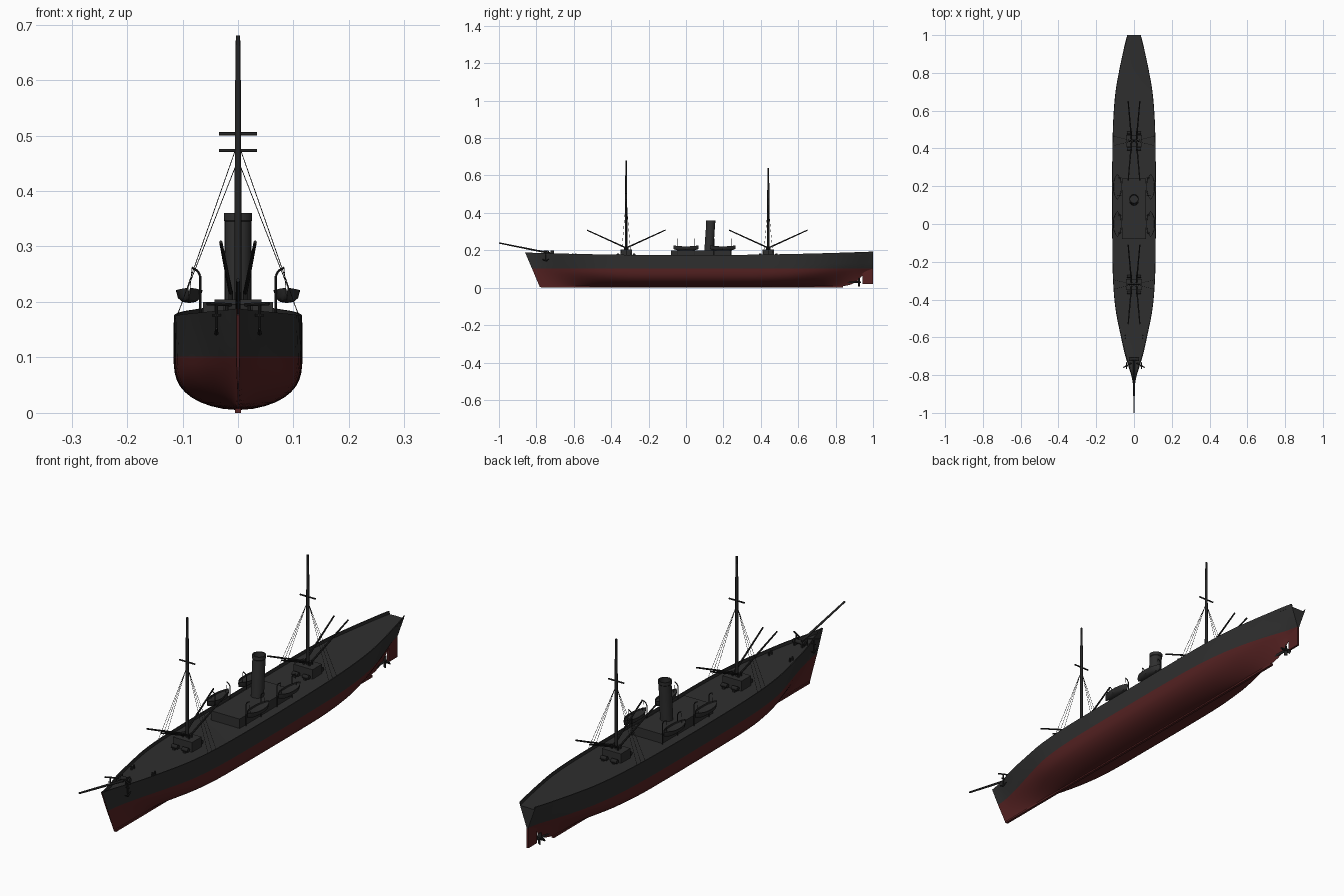
import bpy, bmesh, math
from mathutils import Vector, Matrix

cube = bpy.data.objects.get("Cube")
if cube:
    bpy.data.objects.remove(cube)


def material(name, rgb):
    m = bpy.data.materials.new(name)
    m.use_nodes = True
    m.diffuse_color = (*rgb, 1)
    m.node_tree.nodes["Principled BSDF"].inputs["Base Color"].default_value = (*rgb, 1)
    return m


GREY = material("dark grey", (0.028, 0.028, 0.028))
RED = material("hull red", (0.09, 0.0155, 0.0155))
BLACK = material("spar black", (0.018, 0.018, 0.018))


def finish(name, bm, *mats):
    bmesh.ops.recalc_face_normals(bm, faces=bm.faces)
    mesh = bpy.data.meshes.new(name)
    bm.to_mesh(mesh)
    bm.free()
    ob = bpy.data.objects.new(name, mesh)
    bpy.context.collection.objects.link(ob)
    for m in mats:
        mesh.materials.append(m)
    bpy.ops.object.select_all(action="DESELECT")
    ob.select_set(True)
    bpy.context.view_layer.objects.active = ob
    bpy.ops.object.shade_smooth_by_angle(angle=math.radians(35))
    return ob


def rod(bm, p, q, r, r2=None, sides=12):
    p, q = Vector(p), Vector(q)
    d = q - p
    mat = Matrix.Translation((p + q) / 2) @ d.to_track_quat("Z", "Y").to_matrix().to_4x4()
    bmesh.ops.create_cone(bm, cap_ends=True, segments=sides, radius1=r,
                          radius2=r if r2 is None else r2, depth=d.length, matrix=mat)


def box(bm, x, y, z):
    size = [b - a for a, b in (x, y, z)]
    mid = [(a + b) / 2 for a, b in (x, y, z)]
    bmesh.ops.create_cube(bm, size=1, matrix=Matrix.Translation(mid) @ Matrix.Diagonal((*size, 1)))


def loft(bm, rings):
    rows = [[bm.verts.new(p) for p in ring] for ring in rings]
    for a, b in zip(rows, rows[1:]):
        for i in range(len(a)):
            j = (i + 1) % len(a)
            bm.faces.new((a[i], a[j], b[j], b[i]))
    bm.faces.new(rows[0])
    bm.faces.new(rows[-1])


def mirrored(half):
    """Closed ring from a half section that starts and ends on the centre line."""
    return half + [(-x, y, z) for x, y, z in reversed(half[1:-1])]


# Hull stations: y, deck half beam, waterline half beam, keel height, fullness
STATIONS = [
    (-.86, .003, .003, .005, 0), (-.8, .015, .010, .005, 0), (-.7, .046, .031, .005, .15),
    (-.58, .073, .062, .005, .4), (-.45, .098, .093, .005, .7), (-.3, .111, .11, .005, .95),
    (-.1, .115, .115, .005, 1), (.35, .115, .115, .005, 1), (.55, .11, .108, .005, .8),
    (.7, .098, .088, .005, .4), (.82, .077, .058, .006, .1), (.9, .06, .032, .025, 0),
    (.95, .049, .015, .07, 0), (1, .036, .004, .095, 0)]
WATER = .102


def sheer(y):
    return .174 + .019 * y * y


def deck(y):
    return sheer(y) - .012


def hull_ring(y, beam, wl, keel, full):
    top = sheer(y)
    a, b = 1 + 2 * full, 1.3 - .75 * full
    fade = max(0, min(1, (-y - .4) / .46))
    pts = [(0, keel)]
    for i in range(1, 11):
        t = (i / 10) ** 1.6
        pts.append((wl * (1 - (1 - t) ** a) ** b, keel + t * (WATER - keel)))
    pts += [(wl + (beam - wl) * t, WATER + t * (top - WATER)) for t in (.33, .67, 1)]
    inner = max(.0005, beam - .004)
    pts += [(inner, top), (inner, deck(y)), (0, deck(y) + .001)]
    # raked stem: lower points slide aft
    return mirrored([(x, y + .08 * fade * (1 - z / top), z) for x, z in pts])


def smooth_stations(steps):
    n = len(STATIONS)
    for k in range(n - 1):
        p0, p1, p2, p3 = (STATIONS[min(max(k + d, 0), n - 1)] for d in (-1, 0, 1, 2))
        for s in range(steps):
            t = s / steps
            y = p1[0] + t * (p2[0] - p1[0])
            row = [y]
            for c in range(1, 5):
                h = p2[0] - p1[0]
                m1 = (p2[c] - p0[c]) / (p2[0] - p0[0]) * h
                m2 = (p3[c] - p1[c]) / (p3[0] - p1[0]) * h
                v = ((2*t**3 - 3*t*t + 1) * p1[c] + (t**3 - 2*t*t + t) * m1
                     + (3*t*t - 2*t**3) * p2[c] + (t**3 - t*t) * m2)
                row.append(max(0, v))
            row[4] = min(1, row[4])
            yield row
    yield STATIONS[-1]


bm = bmesh.new()
loft(bm, [hull_ring(*row) for row in smooth_stations(4)])
for f in bm.faces:
    f.material_index = int(f.calc_center_median().z < WATER)
finish("hull", bm, GREY, RED)

# Keel, rudder and propeller
bm = bmesh.new()
box(bm, (-.005, .005), (-.775, .84), (0, .008))
finish("keel", bm, RED)
bm = bmesh.new()
box(bm, (-.004, .004), (.945, .999), (.02, WATER))
finish("rudder", bm, RED)
bm = bmesh.new()
rod(bm, (0, .86, .03), (0, .935, .03), .006, .004)
for k in range(4):
    turn = Matrix.Translation((0, .924, .03)) @ Matrix.Rotation(k * math.pi / 2, 4, "Y")
    blade = turn @ Matrix.Translation((0, 0, .013)) @ Matrix.Rotation(.6, 4, "Z")
    bmesh.ops.create_cube(bm, size=1, matrix=blade @ Matrix.Diagonal((.014, .004, .02, 1)))
finish("propeller", bm, BLACK)

# Midship deckhouse and raked funnel
bm = bmesh.new()
box(bm, (-.063, .063), (-.08, .24), (.155, .2))
finish("deckhouse", bm, GREY)
bm = bmesh.new()
FUNNEL = [(.024, .198), (.024, .345), (.0255, .347), (.0255, .36), (.021, .36), (.021, .335)]
loft(bm, [[(r * math.cos(a), .122 + (z - .2) * .07 + r * math.sin(a), z)
           for a in (k * math.tau / 24 for k in range(24))] for r, z in FUNNEL])
finish("funnel", bm, GREY)

# Lifeboats with davits
for side, sx in (("left", 1), ("right", -1)):
    for place, cy in (("fore", 0), ("aft", .197)):
        bm = bmesh.new()
        rings = []
        for k in range(13):
            t = math.sin((k / 6 - 1) * math.pi / 2)
            w = .024 * max(.06, 1 - abs(t) ** 2.6)
            lo, hi = .198 + .01 * t ** 4, .221 + .005 * t * t
            half = [(0, lo), (w * .5, lo + .002), (w * .85, lo + .009), (w, hi),
                    (w * .85, hi), (w * .8, hi - .005), (0, hi - .005)]
            ring = mirrored([(x, cy + .068 * t, z) for x, z in half])
            rings.append([(x + sx * .088, y, z) for x, y, z in ring])
        loft(bm, rings)
        finish(f"{side}_{place}_lifeboat", bm, GREY)
        bm = bmesh.new()
        for y in (cy - .047, cy + .047):
            path = [(.068, .158), (.068, .247), (.073, .256), (.083, .262)]
            for (x, z), (x2, z2) in zip(path, path[1:]):
                rod(bm, (sx * x, y, z), (sx * x2, y, z2), .002, sides=8)
            rod(bm, (sx * .083, y, .262), (sx * .087, y, .216), .0006, sides=5)
        finish(f"{side}_{place}_davits", bm, BLACK)

# Masts with crosstrees, shrouds, cargo booms, houses and winches
for name, y, top, cross in (("fore", -.32, .68, .503), ("main", .44, .64, .473)):
    bm = bmesh.new()
    rod(bm, (0, y, .16), (0, y, top - .08), .0065, .0055)
    rod(bm, (0, y, top - .08), (0, y, top), .0045, .004)
    rod(bm, (-.034, y, cross), (.034, y, cross), .003)
    finish(f"{name}_mast", bm, BLACK)

    bm = bmesh.new()
    box(bm, (-.042, .042), (y - .03, y + .03), (.155, .204))
    finish(f"{name}_mast_house", bm, GREY)

    booms, shrouds, winches = bmesh.new(), bmesh.new(), bmesh.new()
    for sx in (-1, 1):
        for sy in (-1, 1):
            rod(booms, (sx * .013, y + sy * .008, .216), (sx * .031, y + sy * .21, .308), .004, .003, 8)
            rod(booms, (sx * .013, y + sy * .008, .2), (sx * .013, y + sy * .008, .22), .004, sides=8)
            rod(shrouds, (sx * .005, y, cross - .03), (sx * .109, y + sy * .025, sheer(y)), .0007, sides=5)
            rod(winches, (sx * .01, y + sy * .043, .176), (sx * .036, y + sy * .043, .176), .008)
            box(winches, sorted((sx * .018, sx * .028)), (y + sy * .043 - .01, y + sy * .043 + .01), (.158, .172))
        rod(shrouds, (sx * .005, y, cross - .03), (sx * .109, y, sheer(y)), .0007, sides=5)
    finish(f"{name}_cargo_booms", booms, BLACK)
    finish(f"{name}_shrouds", shrouds, BLACK)
    finish(f"{name}_winches", winches, BLACK)

# Bowsprit
bm = bmesh.new()
rod(bm, (0, -.72, .183), (0, -.9995, .239), .005, .0035)
finish("bowsprit", bm, BLACK)

# Windlass, catheads, anchors and bollards on the bow
bm = bmesh.new()
rod(bm, (-.026, -.715, .188), (.026, -.715, .188), .008)
for sx in (-1, 1):
    box(bm, sorted((sx * .014, sx * .02)), (-.725, -.705), (.168, .198))
finish("windlass", bm, BLACK)
for side, sx in (("left", 1), ("right", -1)):
    bm = bmesh.new()
    rod(bm, (sx * .012, -.735, .195), (sx * .056, -.76, .197), .003, sides=8)
    rod(bm, (sx * .02, -.735, .17), (sx * .02, -.735, .197), .003, sides=8)
    finish(f"{side}_cathead", bm, BLACK)
    bm = bmesh.new()
    rod(bm, (sx * .039, -.75, .145), (sx * .039, -.75, .196), .0025, sides=8)
    rod(bm, (sx * .039, -.768, .152), (sx * .039, -.75, .143), .002, .004, 8)
    rod(bm, (sx * .039, -.732, .152), (sx * .039, -.75, .143), .002, .004, 8)
    rod(bm, (sx * .031, -.75, .176), (sx * .047, -.75, .176), .002, sides=8)
    finish(f"{side}_anchor", bm, BLACK)
    bm = bmesh.new()
    for y in (-.605, -.59):
        rod(bm, (sx * .046, y, deck(y) - .004), (sx * .046, y, deck(y) + .014), .004, sides=10)
    finish(f"{side}_bollards", bm, BLACK)
